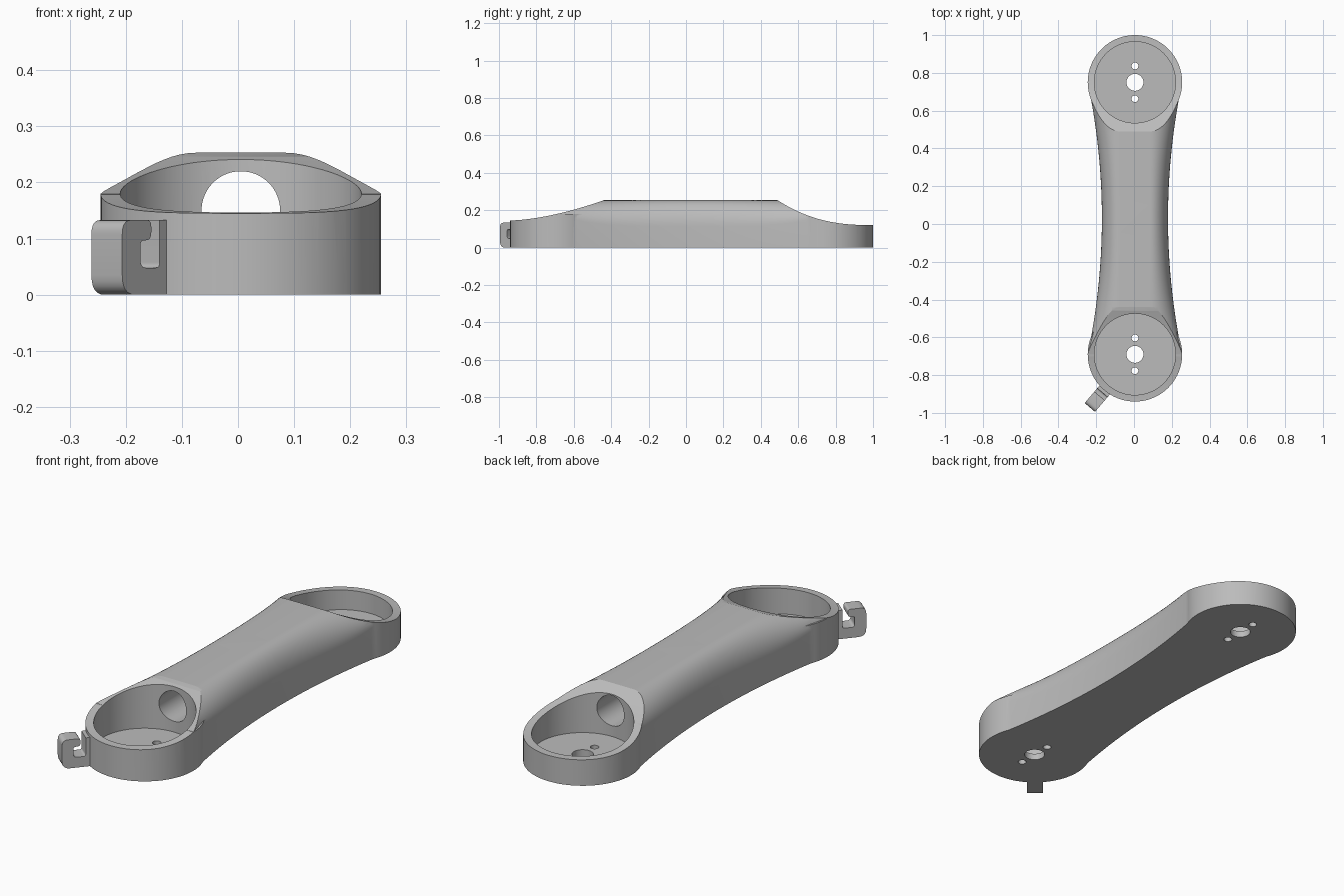
import bpy, bmesh, math
from mathutils import Matrix, Vector

cube = bpy.data.objects.get("Cube")
if cube:
    bpy.data.objects.remove(cube, do_unlink=True)

grey = bpy.data.materials.new("plain grey")
grey.use_nodes = True
COLOUR = (0.5, 0.5, 0.5, 1)
grey.diffuse_color = COLOUR
grey.node_tree.nodes["Principled BSDF"].inputs["Base Color"].default_value = COLOUR

CX, FRONT, BACK = 0.005, -0.69, 0.75     # centres of the two end cups
TOP, RING, POCKET, FLOOR = 0.253, 0.25, 0.215, 0.03


def finish(name, bm):
    bmesh.ops.recalc_face_normals(bm, faces=bm.faces)
    mesh = bpy.data.meshes.new(name)
    bm.to_mesh(mesh)
    bm.free()
    mesh.materials.append(grey)
    obj = bpy.data.objects.new(name, mesh)
    bpy.context.collection.objects.link(obj)
    return obj


def loft(name, rings):
    """Skin a list of equal closed loops and cap both ends."""
    bm = bmesh.new()
    loops = [[bm.verts.new(p) for p in ring] for ring in rings]
    n = len(loops[0])
    for a, b in zip(loops, loops[1:]):
        for i in range(n):
            j = (i + 1) % n
            bm.faces.new((a[i], a[j], b[j], b[i]))
    bm.faces.new(loops[0])
    bm.faces.new(loops[-1])
    return finish(name, bm)


def cylinder(name, y, radius, z0, z1, sides=96):
    bm = bmesh.new()
    bmesh.ops.create_cone(bm, cap_ends=True, segments=sides, radius1=radius, radius2=radius,
                          depth=z1 - z0, matrix=Matrix.Translation((CX, y, (z0 + z1) / 2)))
    return finish(name, bm)


def combine(target, tool, operation):
    mod = target.modifiers.new(operation.lower(), "BOOLEAN")
    mod.operation, mod.solver, mod.object = operation, "EXACT", tool
    bpy.context.view_layer.objects.active = target
    bpy.ops.object.modifier_apply(modifier=mod.name)
    bpy.data.objects.remove(tool, do_unlink=True)


def smooth(obj):
    bpy.ops.object.select_all(action="DESELECT")
    obj.select_set(True)
    bpy.context.view_layer.objects.active = obj
    bpy.ops.object.shade_smooth_by_angle(angle=math.radians(28))


# Waisted arm: rounded top shoulders that rise towards the cups
def section(y):
    t = abs(2 * y - FRONT - BACK) / (BACK - FRONT)
    half = 0.175 + 0.075 * t ** 2
    drop = 0.14 - 0.065 * t ** 4
    flat = 0.08
    side = [(half, -0.05)]
    for k in range(15):
        a = math.pi / 2 * k / 14
        side.append((flat + (half - flat) * math.cos(a), TOP - drop + drop * math.sin(a)))
    outline = side + [(-x, z) for x, z in reversed(side)]
    return [Vector((CX + x, y, z)) for x, z in outline]


STEPS = 40
arm = loft("arm_body", [section(FRONT + (BACK - FRONT) * i / STEPS) for i in range(STEPS + 1)])

# Round ends
for y in (FRONT, BACK):
    combine(arm, cylinder("cup", y, RING, -0.05, 0.179), "UNION")

# Trim to the side profile: flat base, concave slopes down to each end
N = 24
slope_front = [(-0.94 + 0.5 * i / N, 0.145 + 0.108 * (i / N) ** 1.63) for i in range(N + 1)]
slope_back = [(1 - 0.51 * i / N, 0.12 + 0.133 * (i / N) ** 2.5) for i in range(N, -1, -1)]
profile = [(-1.1, 0), (-1.1, 0.143)] + slope_front + slope_back + [(1.1, 0.12), (1.1, 0)]
trim = loft("trim", [[(x, y, z) for y, z in profile] for x in (-0.5, 0.5)])
combine(arm, trim, "INTERSECT")

# Cable tunnel joining the two cups
ring = [(CX + 0.07 * math.cos(math.tau * i / 64), 0.15 + 0.07 * math.sin(math.tau * i / 64))
        for i in range(64)]
combine(arm, loft("tunnel", [[(x, y, z) for x, z in ring] for y in (FRONT, BACK)]), "DIFFERENCE")

# Cup pockets, shaft holes and screw holes
for y in (FRONT, BACK):
    combine(arm, cylinder("pocket", y, POCKET, FLOOR, 0.5), "DIFFERENCE")
    combine(arm, cylinder("shaft_hole", y, 0.045, -0.1, 0.1, 48), "DIFFERENCE")
    for s in (-1, 1):
        combine(arm, cylinder("screw_hole", y + s * 0.087, 0.018, -0.1, 0.1, 32), "DIFFERENCE")
smooth(arm)


# Cable hook on the front cup: a J outline with rounded corners, given thickness
def rounded(corners, steps=6):
    points = []
    n = len(corners)
    for i, (x, z, r) in enumerate(corners):
        p = Vector((x, z))
        if r == 0:
            points.append(p)
            continue
        a = p + (Vector(corners[i - 1][:2]) - p).normalized() * r
        b = p + (Vector(corners[(i + 1) % n][:2]) - p).normalized() * r
        for k in range(steps + 1):
            t = k / steps
            points.append(a * (1 - t) ** 2 + p * 2 * t * (1 - t) + b * t * t)
    return points


J = rounded([(-0.015, 0, 0), (0.125, 0, 0.035), (0.125, 0.133, 0.025), (0.045, 0.133, 0.012),
             (0.045, 0.097, 0.015), (0.075, 0.097, 0.01), (0.075, 0.048, 0.015),
             (0.022, 0.048, 0.01), (0.022, 0.133, 0), (-0.015, 0.133, 0)])
out = Vector((-0.647, -0.762, 0))
across = Vector((0.762, -0.647, 0))
base = Vector((CX, FRONT, 0)) + out * 0.244
hook = loft("cable_hook", [[base + out * p.x + across * w + Vector((0, 0, p.y)) for p in J]
                           for w in (-0.036, 0.036)])
smooth(hook)
